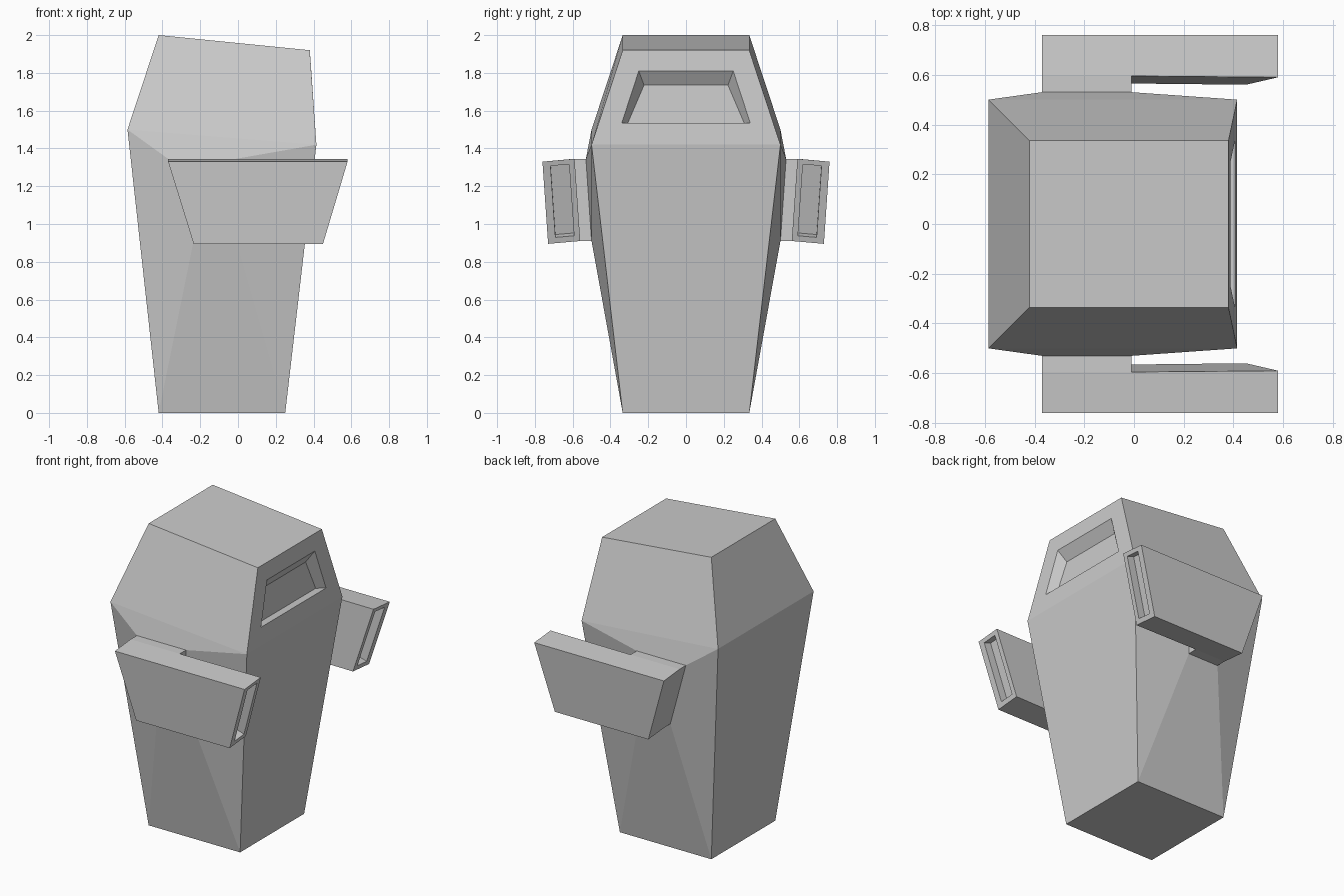
import bpy, bmesh
from mathutils import Vector

if "Cube" in bpy.data.objects:
    bpy.data.objects.remove(bpy.data.objects["Cube"])


def make_object(name, build):
    """Build a mesh with quads given as coordinates, then weld and orient it."""
    bm = bmesh.new()

    def quad(*pts):
        bm.faces.new([bm.verts.new(p) for p in pts])

    def bridge(a, b, skip=()):
        for i in range(4):
            if i not in skip:
                j = (i + 1) % 4
                quad(a[i], a[j], b[j], b[i])

    build(quad, bridge)
    bmesh.ops.remove_doubles(bm, verts=bm.verts, dist=0.0005)
    bmesh.ops.recalc_face_normals(bm, faces=bm.faces)
    mesh = bpy.data.meshes.new(name)
    bm.to_mesh(mesh)
    bm.free()
    obj = bpy.data.objects.new(name, mesh)
    bpy.context.collection.objects.link(obj)
    return obj


def flip(pts):
    return [(x, -y, z) for x, y, z in pts]


def ring(back_x, back_z, front_x, front_z, y):
    return [(back_x, y, back_z), (front_x, y, front_z),
            (front_x, -y, front_z), (back_x, -y, back_z)]


# Where an arm grows out of the body side (+y)
root = [(-.37, .53, 1.345), (-.01, .53, 1.345), (-.01, .5, .91), (-.235, .5, .91)]


def body(quad, bridge):
    base = ring(-.42, 0, .25, 0, .335)
    waist = ring(-.585, 1.5, .415, 1.42, .5)
    crown = ring(-.42, 2, .38, 1.92, .335)
    quad(*base)
    quad(*crown)
    bridge(base, waist, skip=(0, 2))
    bridge(waist, crown, skip=(1,))
    # bulging sides around the arm roots
    side = [waist[0], waist[1], base[1], base[0]]
    bridge(side, root)
    bridge(flip(side), flip(root))
    # recessed face window
    frame = [crown[1], crown[2], waist[2], waist[1]]
    rim = [(.388, .25, 1.81), (.388, -.25, 1.81), (.407, -.34, 1.535), (.407, .34, 1.535)]
    inner = [(.34, .222, 1.735), (.34, -.222, 1.735), (.352, -.31, 1.53), (.352, .31, 1.53)]
    bridge(frame, rim)
    bridge(rim, inner)
    quad(*inner)


def arm(quad, bridge):
    def section(x_top, x_low, inset=0):
        return [(x_top, .595 - inset, 1.345), (x_top, .76, 1.33),
                (x_low, .73, .895), (x_low, .565 - inset, .91)]

    back, mid, front = section(-.37, -.235), section(-.01, -.01), section(.58, .45, .005)
    quad(*back)
    bridge(back, mid, skip=(3,))
    bridge(mid, front)
    # shoulder joining the arm to the body
    bridge([back[0], mid[0], mid[3], back[3]], root)
    # slot in the front end
    a, b, c, d = [Vector(p) for p in front]

    def on_face(u, v):
        return a.lerp(b, u).lerp(d.lerp(c, u), v)

    rim = [on_face(u, v) for u, v in ((.18, .06), (.76, .06), (.76, .93), (.18, .93))]
    sunk = [p + Vector((-.05, 0, .015)) for p in rim]
    bridge(front, rim)
    bridge(rim, sunk)
    quad(*sunk)


make_object("body", body)
arms = make_object("arms", arm)
mirror = arms.modifiers.new("mirror", 'MIRROR')
mirror.use_axis = (False, True, False)
mirror.use_mirror_merge = False
